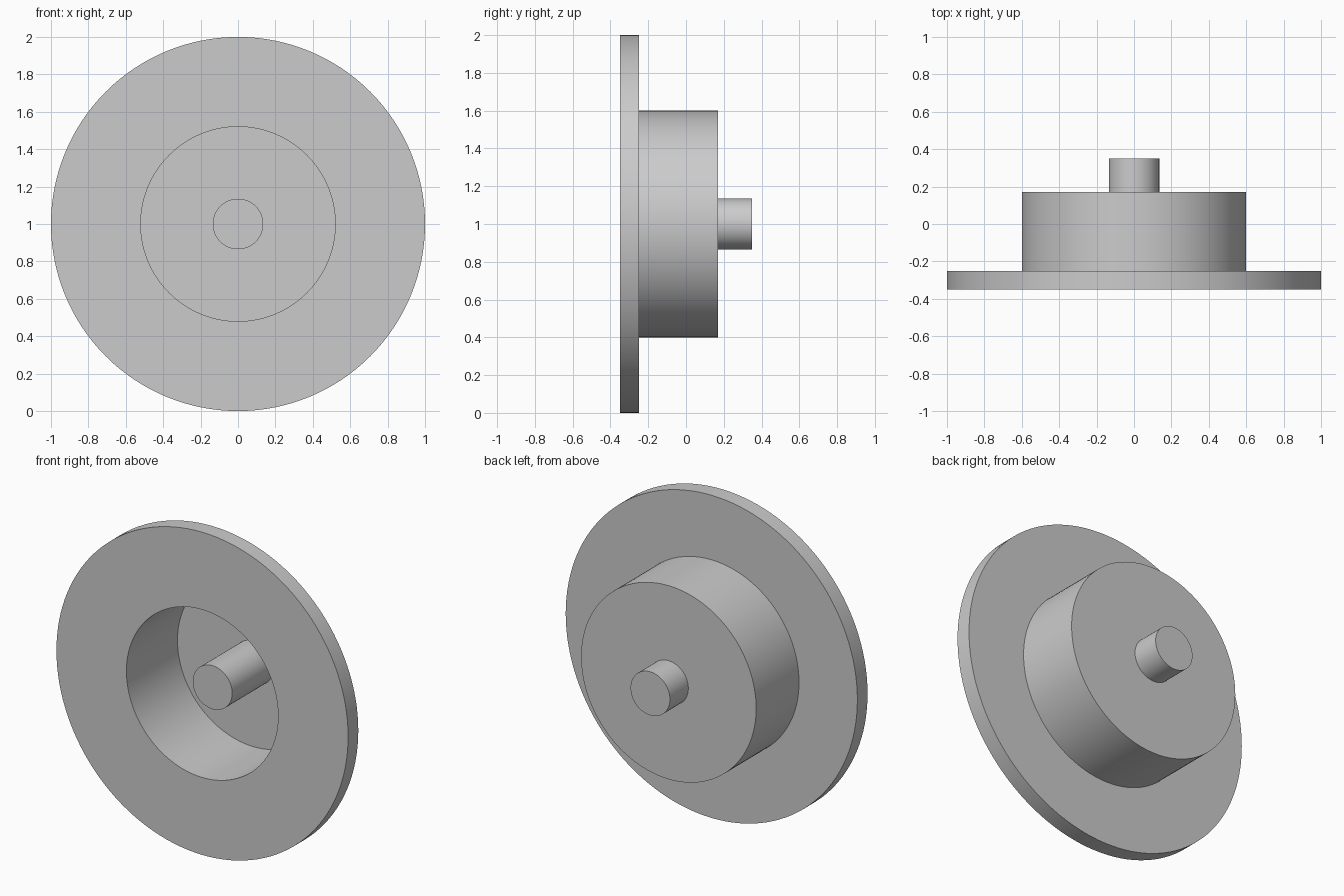
import bpy, bmesh, math
from mathutils import Matrix, Vector

cube = bpy.data.objects.get("Cube")
if cube:
    bpy.data.objects.remove(cube, do_unlink=True)

SEGMENTS = 128
CENTRE_Z = 1.0

grey = bpy.data.materials.new("plain grey")
grey.use_nodes = True
colour = (0.6, 0.6, 0.6, 1)
grey.diffuse_color = colour
grey.node_tree.nodes["Principled BSDF"].inputs["Base Color"].default_value = colour


def lathe(name, profile):
    """Spin (radius, y) points around the front-to-back axis."""
    bm = bmesh.new()
    verts = [bm.verts.new((r, y, 0)) for r, y in profile]
    edges = [bm.edges.new(pair) for pair in zip(verts, verts[1:])]
    bmesh.ops.spin(bm, geom=verts + edges, cent=(0, 0, 0), axis=(0, 1, 0),
                   angle=math.tau, steps=SEGMENTS, use_merge=True)
    bmesh.ops.remove_doubles(bm, verts=bm.verts, dist=0.0001)
    bmesh.ops.recalc_face_normals(bm, faces=bm.faces)
    mesh = bpy.data.meshes.new(name)
    bm.to_mesh(mesh)
    bm.free()
    obj = bpy.data.objects.new(name, mesh)
    obj.location.z = CENTRE_Z
    mesh.materials.append(grey)
    bpy.context.collection.objects.link(obj)
    bpy.ops.object.select_all(action="DESELECT")
    obj.select_set(True)
    bpy.context.view_layer.objects.active = obj
    bpy.ops.object.shade_smooth_by_angle(angle=math.radians(30))
    return obj


# Flange and hollow cup, open at the front
lathe("flanged_cup", [(0, 0.15), (0.52, 0.15), (0.52, -0.35), (1, -0.35),
                      (1, -0.25), (0.6, -0.25), (0.6, 0.17), (0, 0.17)])

# Shaft through the cup floor
lathe("centre_shaft", [(0, -0.25), (0.135, -0.25), (0.135, 0.35), (0, 0.35)])
